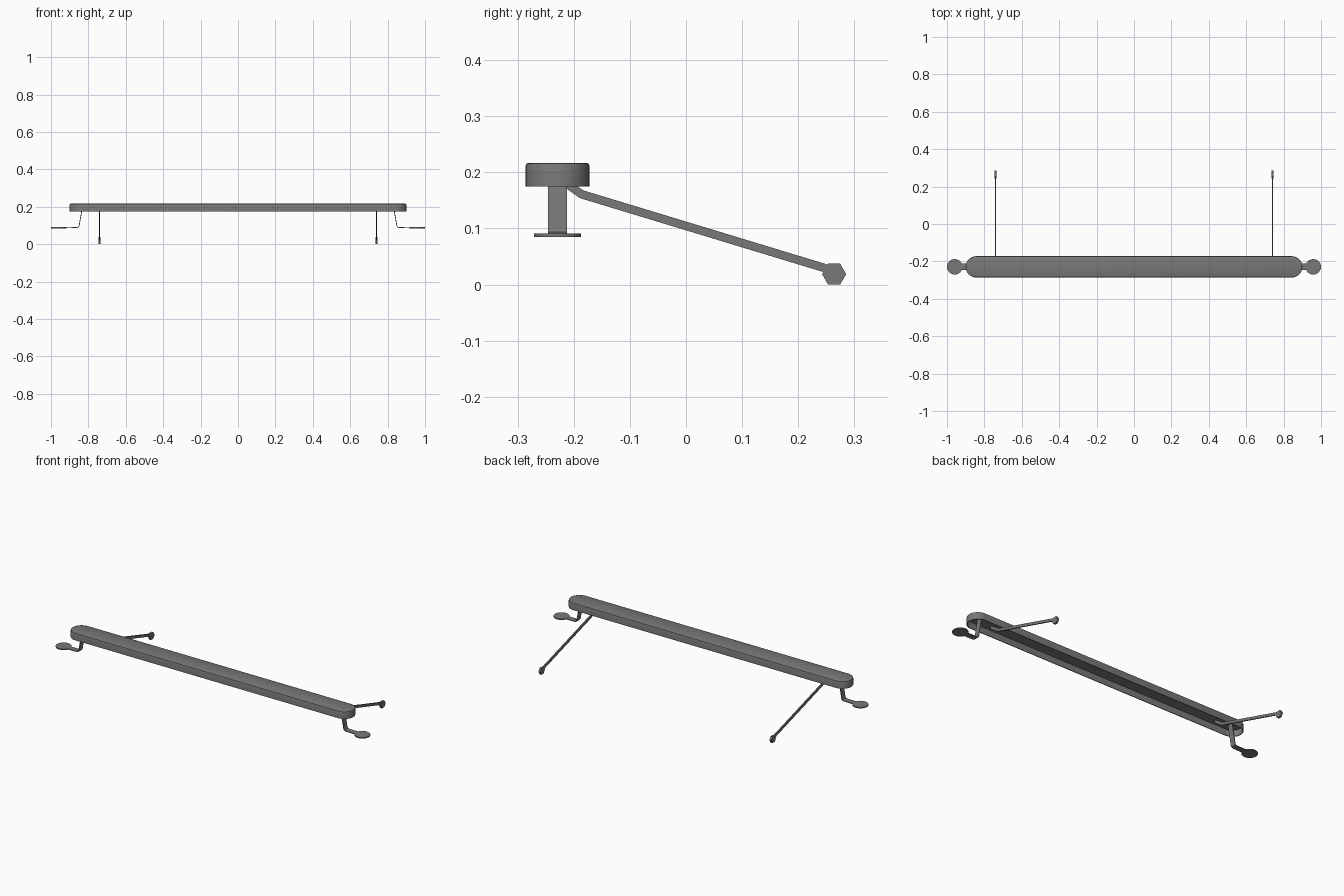
import bpy, bmesh, math
from mathutils import Vector

cube = bpy.data.objects.get("Cube")
if cube:
    bpy.data.objects.remove(cube, do_unlink=True)

# One grey metal for the whole model
grey = bpy.data.materials.new("mid grey")
grey.use_nodes = True
grey.diffuse_color = (0.19, 0.19, 0.19, 1)
grey.node_tree.nodes["Principled BSDF"].inputs["Base Color"].default_value = (0.19, 0.19, 0.19, 1)

BAR_Y = -0.229


def finish(name, bm, smooth=False):
    bmesh.ops.recalc_face_normals(bm, faces=bm.faces)
    mesh = bpy.data.meshes.new(name)
    bm.to_mesh(mesh)
    bm.free()
    ob = bpy.data.objects.new(name, mesh)
    bpy.context.collection.objects.link(ob)
    mesh.materials.append(grey)
    if smooth:
        bpy.ops.object.select_all(action='DESELECT')
        ob.select_set(True)
        bpy.context.view_layer.objects.active = ob
        bpy.ops.object.shade_smooth_by_angle(angle=math.radians(35))
    return ob


def loft(name, rings, smooth=False):
    """Skin a row of equal closed rings and cap both ends."""
    bm = bmesh.new()
    rows = [[bm.verts.new(p) for p in ring] for ring in rings]
    n = len(rows[0])
    for a, b in zip(rows, rows[1:]):
        for i in range(n):
            j = (i + 1) % n
            bm.faces.new((a[i], a[j], b[j], b[i]))
    bm.faces.new(rows[0])
    bm.faces.new(rows[-1])
    return finish(name, bm, smooth)


def stadium(radius, z, half=0.843, steps=16):
    ring = []
    for side, start in ((1, -math.pi / 2), (-1, math.pi / 2)):
        for k in range(steps + 1):
            a = start + math.pi * k / steps
            ring.append((side * half + radius * math.cos(a),
                         BAR_Y + radius * math.sin(a), z))
    return ring


def ribbon(name, path, axis, width, thick):
    """Flat strip along a path; width runs along the given axis."""
    pts = [Vector(p) for p in path]
    axis = Vector(axis)
    rings = []
    for i, p in enumerate(pts):
        d1 = (p - pts[max(i - 1, 0)]).normalized()
        d2 = (pts[min(i + 1, len(pts) - 1)] - p).normalized()
        t = (d1 + d2).normalized()
        side = axis.cross(t) * thick / 2
        if d1.length and d2.length:
            side /= max(t.dot(d1), 0.5)
        w = axis * width / 2
        rings.append([p + w + side, p - w + side, p - w - side, p + w - side])
    return loft(name, rings)


# Long rounded bar, hollow underneath, softened top edge
bar_profile = [(0.053, 0.211), (0.053, 0.175), (0.057, 0.175),
               (0.057, 0.211), (0.0555, 0.2155), (0.052, 0.217)]
loft("long_bar", [stadium(r, z) for r, z in bar_profile], True)

for s, side in ((1, "left"), (-1, "right")):
    # Flat bent bracket dropping from each bar end
    ribbon(side + "_end_bracket",
           [(s * x, BAR_Y, z) for x, z in
            ((0.83, 0.211), (0.849, 0.1), (0.853, 0.092), (0.862, 0.089), (0.94, 0.088))],
           (0, 1, 0), 0.033, 0.004)

    # Round pad on the bracket
    pad = [[(s * 0.9585 + 0.0415 * math.cos(a), BAR_Y + 0.0415 * math.sin(a), z)
            for a in (math.tau * k / 24 for k in range(24))] for z in (0.085, 0.091)]
    loft(side + "_round_pad", pad, True)

    # Thin arm reaching back and down
    ribbon(side + "_rear_arm",
           [(s * 0.741, y, z) for y, z in
            ((-0.245, 0.203), (-0.186, 0.161), (0.262, 0.025))],
           (1, 0, 0), 0.007, 0.015)

    # Six-sided foot on the arm tip
    foot = [[(s * 0.741 + dx, 0.264 + 0.0215 * math.cos(a), 0.0186 + 0.0215 * math.sin(a))
             for a in (math.tau * k / 6 for k in range(6))] for dx in (-0.006, 0.006)]
    loft(side + "_hex_foot", foot)
